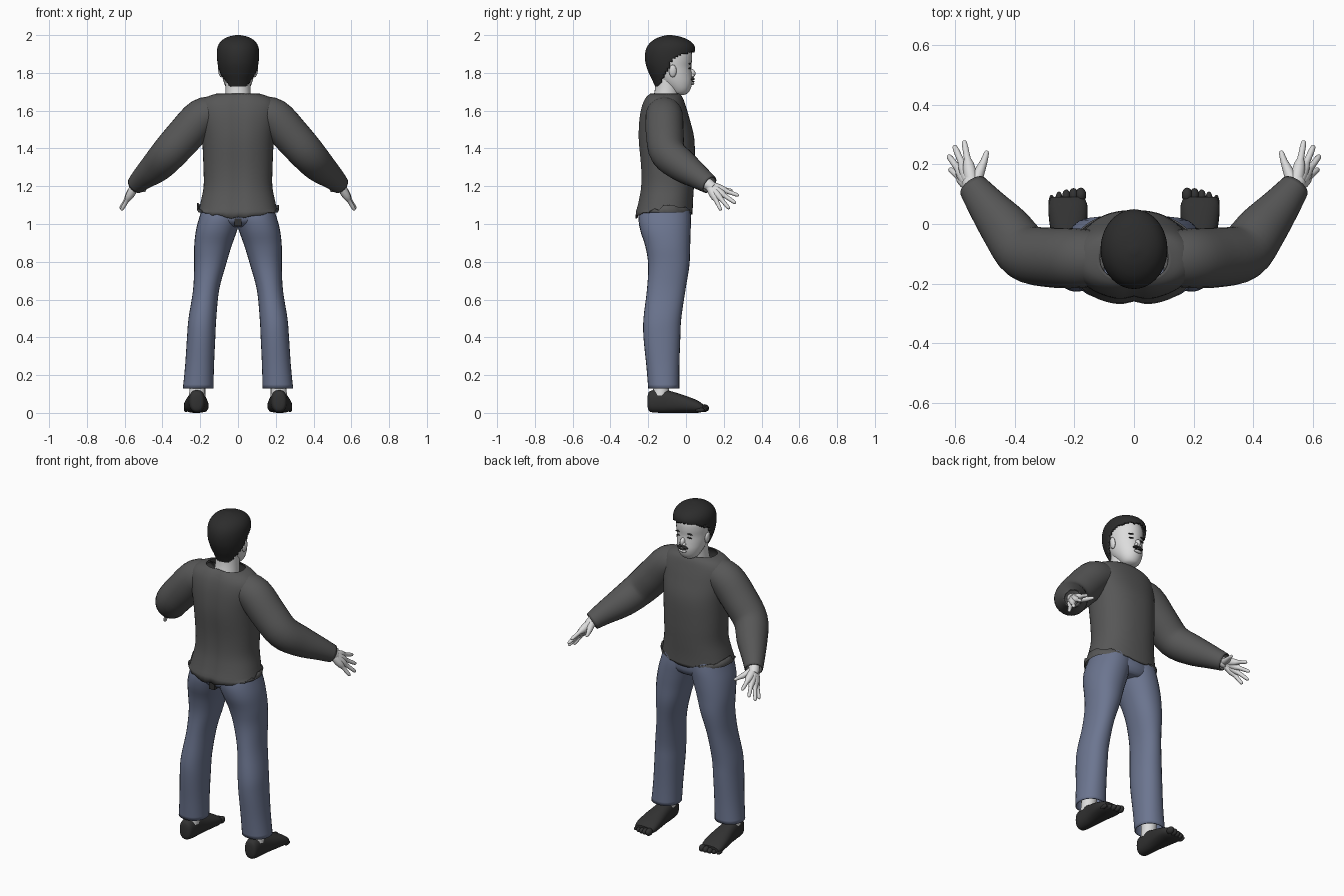
import bpy, bmesh, math, random
from mathutils import Vector, Matrix

random.seed(4)
cube = bpy.data.objects.get("Cube")
if cube:
    bpy.data.objects.remove(cube)


def material(name, r, g, b):
    m = bpy.data.materials.new(name)
    m.use_nodes = True
    m.diffuse_color = (r, g, b, 1)
    bsdf = m.node_tree.nodes["Principled BSDF"]
    bsdf.inputs["Base Color"].default_value = (r, g, b, 1)
    bsdf.inputs["Roughness"].default_value = 0.8
    return m


SKIN = material("pale skin", .72, .72, .72)
SHIRT = material("grey wool", .095, .095, .095)
DENIM = material("blue denim", .15, .18, .28)
HAIR = material("black hair", .025, .025, .025)
SOCK = material("charcoal sock", .032, .032, .032)


def finish(name, bm, mat, mirror=False, thick=0):
    """Turn a bmesh into a smooth shaded object."""
    bmesh.ops.recalc_face_normals(bm, faces=bm.faces)
    mesh = bpy.data.meshes.new(name)
    bm.to_mesh(mesh)
    bm.free()
    mesh.materials.append(mat)
    ob = bpy.data.objects.new(name, mesh)
    bpy.context.collection.objects.link(ob)
    bpy.ops.object.select_all(action='DESELECT')
    ob.select_set(True)
    bpy.context.view_layer.objects.active = ob
    bpy.ops.object.shade_smooth_by_angle(angle=math.radians(50))
    if thick:
        mod = ob.modifiers.new("thickness", 'SOLIDIFY')
        mod.thickness, mod.offset = thick, -1
    if mirror:
        ob.modifiers.new("mirror", 'MIRROR')
    return ob


def smooth_rows(rows, steps):
    """Catmull-Rom interpolation through rows of numbers."""
    out = []
    for i in range(len(rows) - 1):
        a, b, c, d = (rows[max(0, min(len(rows) - 1, i + k))] for k in (-1, 0, 1, 2))
        for s in range(steps):
            t = s / steps
            out.append([q + t / 2 * (r - p + t * (2*p - 5*q + 4*r - w + t * (3*q - p - 3*r + w)))
                        for p, q, r, w in zip(a, b, c, d)])
    return out + [list(rows[-1])]


def skin(bm, loops, caps):
    rings = [[bm.verts.new(p) for p in loop] for loop in loops]
    n = len(rings[0])
    for a, b in zip(rings, rings[1:]):
        for i in range(n):
            bm.faces.new((a[i], a[(i + 1) % n], b[(i + 1) % n], b[i]))
    if caps:
        bm.faces.new(rings[0])
        bm.faces.new(rings[-1])


def loft(rows, along='z', sides=28, steps=4, caps=False, square=1.0):
    """Rows hold station, then the low and high limits on the two other axes."""
    bm = bmesh.new()
    loops = []
    for st, x0, x1, v0, v1 in smooth_rows(rows, steps):
        loop = []
        for i in range(sides):
            a = math.tau * i / sides
            c, s = math.cos(a), math.sin(a)
            x = (x0 + x1) / 2 + (x1 - x0) / 2 * math.copysign(abs(c) ** square, c)
            v = (v0 + v1) / 2 + (v1 - v0) / 2 * math.copysign(abs(s) ** square, s)
            loop.append((x, v, st) if along == 'z' else (x, st, v))
        loops.append(loop)
    skin(bm, loops, caps)
    return bm


def tube(bm, rows, sides=16, steps=4, caps=True):
    """Rows hold x, y, z and radius along a path."""
    rows = smooth_rows(rows, steps)
    pts = [Vector(r[:3]) for r in rows]
    loops = []
    for i, p in enumerate(pts):
        d = (pts[min(i + 1, len(pts) - 1)] - pts[max(i - 1, 0)]).normalized()
        u = d.cross(Vector((0, 1, .3))).normalized()
        v = d.cross(u)
        loops.append([p + rows[i][3] * (u * math.cos(math.tau * k / sides) + v * math.sin(math.tau * k / sides))
                      for k in range(sides)])
    skin(bm, loops, caps)


def ball(bm, centre, size, tilt=0):
    m = Matrix.Translation(centre) @ Matrix.Rotation(tilt, 4, 'Y') @ Matrix.Diagonal((*size, 1))
    bmesh.ops.create_uvsphere(bm, u_segments=16, v_segments=10, radius=1, matrix=m)


def symmetric(rows):
    return [(z, -w, w, back, front) for z, w, back, front in rows]


# Shirt body with an uneven hem and a soft groove down the back
bm = loft(symmetric([
    (1.055, .212, -.272, .035), (1.12, .197, -.255, .037), (1.2, .182, -.242, .042),
    (1.3, .183, -.242, .046), (1.45, .19, -.255, .044), (1.56, .205, -.25, .018),
    (1.63, .205, -.235, -.003), (1.67, .17, -.215, -.018), (1.69, .115, -.195, -.035)]),
    sides=48, square=.88)
for v in bm.verts:
    if v.co.y < -.12:
        v.co.y += .012 * math.exp(-(v.co.x / .03) ** 2)
    if v.co.z < 1.06:
        side = abs(v.co.x) / .21
        v.co.z += .05 * side ** 2 - (.025 if v.co.y < -.12 else 0) + random.uniform(-.008, .008)
finish("shirt_body", bm, SHIRT, thick=.006)

# Sleeves
bm = bmesh.new()
tube(bm, [(.11, -.115, 1.585, .09), (.19, -.115, 1.565, .1), (.28, -.112, 1.47, .1),
          (.365, -.095, 1.375, .095), (.43, -.015, 1.305, .085), (.495, .065, 1.25, .065),
          (.54, .125, 1.208, .05)], sides=24, caps=False)
finish("sleeves", bm, SHIRT, mirror=True, thick=.006)

# Hands: each finger runs from the wrist, so the upper halves form the palm
bm = bmesh.new()
wrist = Vector((.54, .12, 1.208))
tube(bm, [(.5, .07, 1.245, .03), (.535, .115, 1.212, .031), (.55, .145, 1.19, .028)])
for tip in ((.57, .28, 1.15), (.603, .263, 1.11), (.623, .23, 1.08), (.618, .185, 1.072)):
    tip = Vector(tip)
    path = [(*wrist.lerp(tip, t), r) for t, r in
            ((.05, .022), (.3, .023), (.5, .019), (.62, .012), (.85, .0105), (.97, .008), (1, .002))]
    tube(bm, path, sides=10, steps=2)
tube(bm, [(.535, .13, 1.205, .022), (.518, .175, 1.19, .018), (.503, .21, 1.182, .012),
          (.494, .24, 1.178, .008), (.492, .246, 1.177, .002)], sides=10, steps=2)
finish("hands", bm, SKIN, mirror=True)

# Trousers
finish("trouser_hips", loft(symmetric([
    (.985, .1, -.2, .0), (1.0, .17, -.23, .015), (1.04, .2, -.248, .026), (1.16, .172, -.225, .02)]),
    caps=True), DENIM)
finish("trouser_legs", loft([
    (.13, .13, .292, -.2, -.035), (.25, .127, .28, -.21, -.035), (.4, .12, .27, -.225, -.03),
    (.5, .115, .262, -.225, -.025), (.65, .1, .238, -.207, -.003), (.78, .065, .232, -.2, .018),
    (.88, .035, .232, -.215, .022), (.97, .003, .222, -.243, .025), (1.05, -.02, .2, -.25, .025),
    (1.14, -.02, .17, -.22, .012)], square=.92), DENIM, mirror=True, thick=.006)

# Small dark loop at the back of the waist
bm = bmesh.new()
bmesh.ops.create_cube(bm, size=1, matrix=Matrix.Translation((0, -.235, 1.01)) @ Matrix.Diagonal((.035, .03, .04, 1)))
finish("waist_loop", bm, SOCK)

# Ankles and stockinged feet
bm = bmesh.new()
tube(bm, [(.216, -.135, .09, .044), (.214, -.13, .14, .042), (.21, -.12, .25, .05)])
finish("ankles", bm, SKIN, mirror=True)
bm = loft([
    (-.203, .2, .235, .03, .09), (-.19, .18, .255, .006, .116), (-.13, .172, .262, 0, .125),
    (-.08, .168, .268, 0, .115), (0, .158, .283, 0, .09), (.06, .156, .287, 0, .066),
    (.09, .168, .278, .006, .046)], along='y', caps=True, square=.85)
for i in range(5):
    r = .021 - .0022 * i
    ball(bm, (.178 + .0245 * i, .097 - .003 * i * i / 2, r + .004), (r * .85, .025, r))
finish("feet", bm, SOCK, mirror=True)

# Neck and head
bm = bmesh.new()
tube(bm, [(0, -.112, 1.62, .072), (0, -.1, 1.7, .066), (0, -.095, 1.78, .066)], sides=24)
finish("neck", bm, SKIN)
bm = loft(symmetric([
    (1.683, .018, -.055, -.012), (1.692, .042, -.075, .008), (1.715, .06, -.1, .024),
    (1.75, .075, -.14, .033), (1.79, .085, -.17, .031), (1.83, .09, -.185, .028),
    (1.87, .094, -.19, .032), (1.91, .093, -.19, .03), (1.95, .078, -.175, .01),
    (1.975, .04, -.13, -.04)]), caps=True)
ball(bm, (0, .028, 1.797), (.014, .022, .024))
ball(bm, (0, .034, 1.745), (.026, .01, .009))
for s in (-1, 1):
    ball(bm, (s * .094, -.07, 1.81), (.011, .02, .034), s * .15)
    ball(bm, (s * .012, .033, 1.786), (.009, .012, .009))
finish("head", bm, SKIN)

# Moustache, mouth line, eyes and brows
bm = bmesh.new()
for s in (-1, 1):
    ball(bm, (s * .016, .034, 1.768), (.019, .012, .007), s * .25)
    ball(bm, (s * .035, .019, 1.825), (.017, .007, .004), s * .1)
    ball(bm, (s * .036, .02, 1.849), (.02, .007, .004), s * .12)
ball(bm, (0, .036, 1.754), (.022, .01, .003))
finish("face_details", bm, HAIR)

# Hair: a cap trimmed along the hairline, leaving a ragged edge
bm = loft(symmetric([
    (1.725, .068, -.162, -.02), (1.76, .08, -.178, .01), (1.8, .097, -.197, .03),
    (1.85, .108, -.214, .042), (1.9, .112, -.217, .048), (1.94, .107, -.205, .046),
    (1.97, .088, -.178, .02), (1.99, .055, -.14, -.025), (2.0, .012, -.1, -.075)]),
    sides=56, steps=6, caps=True)


def hairline(y):
    t = y + .06
    return 1.885 + t * (.3 if t > 0 else 1.75)


low = [f for f in bm.faces
       if f.calc_center_median().z < hairline(f.calc_center_median().y) + random.uniform(-.006, .006)]
bmesh.ops.delete(bm, geom=low, context='FACES')
finish("hair", bm, HAIR, thick=.012)
